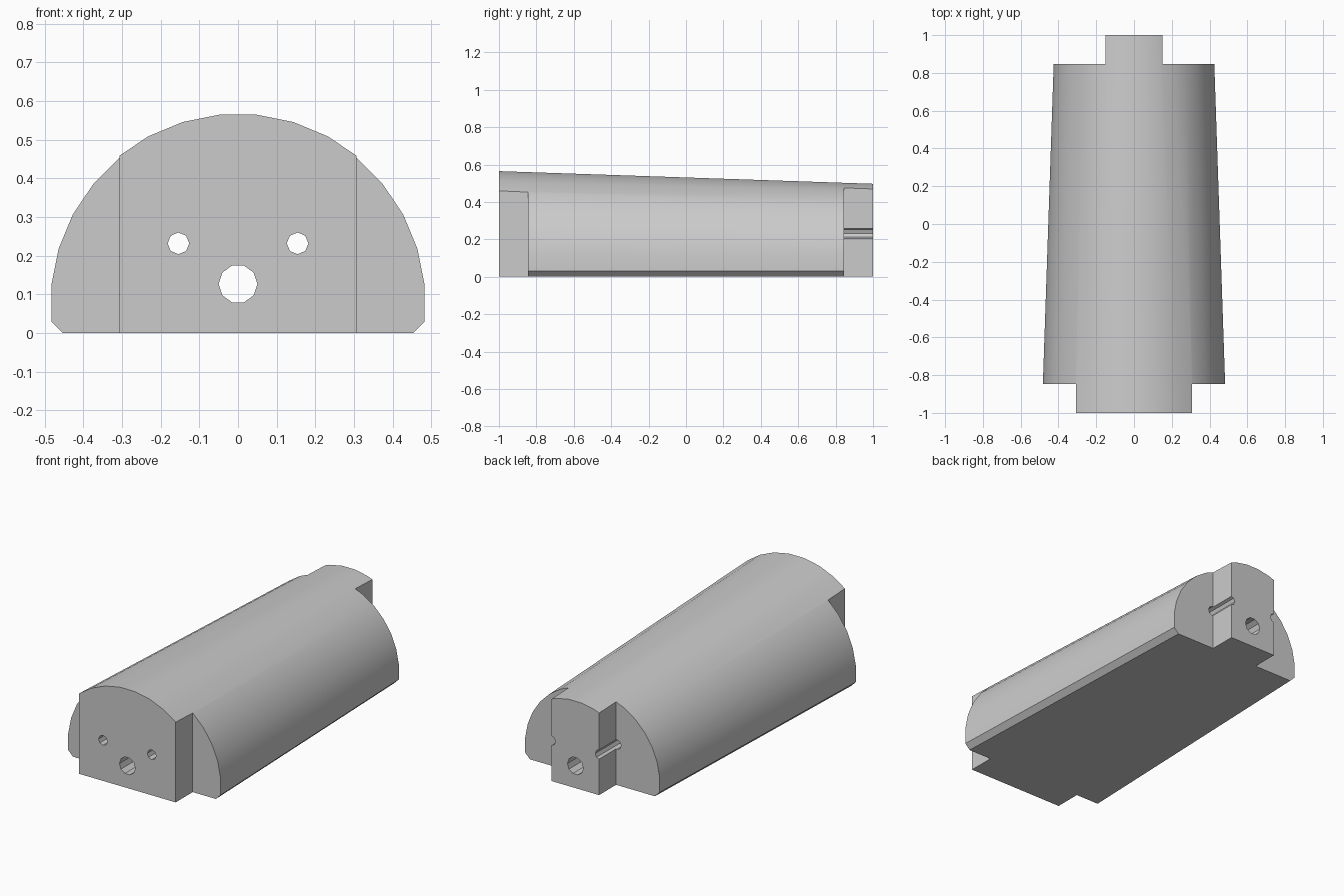
import bpy, bmesh
from math import sin, cos, pi, radians

cube = bpy.data.objects.get("Cube")
if cube:
    bpy.data.objects.remove(cube, do_unlink=True)

grey = bpy.data.materials.new("plain_grey")
grey.use_nodes = True
colour = (0.6, 0.6, 0.6, 1)
grey.diffuse_color = colour
grey.node_tree.nodes["Principled BSDF"].inputs["Base Color"].default_value = colour


def loft(name, front, back, y0, y1):
    """Solid between two matching x-z profiles."""
    bm = bmesh.new()
    a = [bm.verts.new((x, y0, z)) for x, z in front]
    b = [bm.verts.new((x, y1, z)) for x, z in back]
    bm.faces.new(a)
    bm.faces.new(b[::-1])
    for i in range(len(a)):
        j = (i + 1) % len(a)
        bm.faces.new((a[i], b[i], b[j], a[j]))
    bmesh.ops.recalc_face_normals(bm, faces=bm.faces)
    mesh = bpy.data.meshes.new(name)
    bm.to_mesh(mesh)
    bm.free()
    mesh.materials.append(grey)
    obj = bpy.data.objects.new(name, mesh)
    bpy.context.collection.objects.link(obj)
    return obj


def arch(radius):
    """Faceted arch with chamfered lower corners."""
    step = pi / 16
    pts = [(radius * sin((k + 0.5) * step), 0.077 + radius * cos((k + 0.5) * step))
           for k in range(-8, 8)]
    side = pts[-1][0]
    return pts + [(side, 0.03), (side - 0.03, 0), (0.03 - side, 0), (-side, 0.03)]


def circle(x, z, r, n):
    return [(x + r * cos(2 * pi * k / n), z + r * sin(2 * pi * k / n)) for k in range(n)]


def rect(x0, x1):
    return [(x0, -0.5), (x1, -0.5), (x1, 1), (x0, 1)]


# Tapered arched body
body = loft("body", arch(0.49), arch(0.422), -1, 1)

# Through holes and corner notches
hole = circle(0, 0.127, 0.05, 10)
cutters = [loft("main_hole_cutter", hole, hole, -1.2, 1.2)]
for s in (-1, 1):
    hole = circle(s * 0.154, 0.232, 0.028, 8)
    cutters.append(loft("small_hole_cutter", hole, hole, -1.2, 1.2))
    for inner, y0, y1 in ((0.306, -1.2, -0.846), (0.15, 0.846, 1.2)):
        box = rect(s * inner, s * 0.8)
        cutters.append(loft("notch_cutter", box, box, y0, y1))

bpy.context.view_layer.objects.active = body
for cutter in cutters:
    cutter.hide_render = True
    mod = body.modifiers.new("cut", 'BOOLEAN')
    mod.operation = 'DIFFERENCE'
    mod.solver = 'EXACT'
    mod.object = cutter
    bpy.ops.object.modifier_apply(modifier=mod.name)
    bpy.data.objects.remove(cutter, do_unlink=True)

# Smooth arch, crisp edges
bpy.ops.object.select_all(action='DESELECT')
body.select_set(True)
bpy.ops.object.shade_smooth_by_angle(angle=radians(30))
